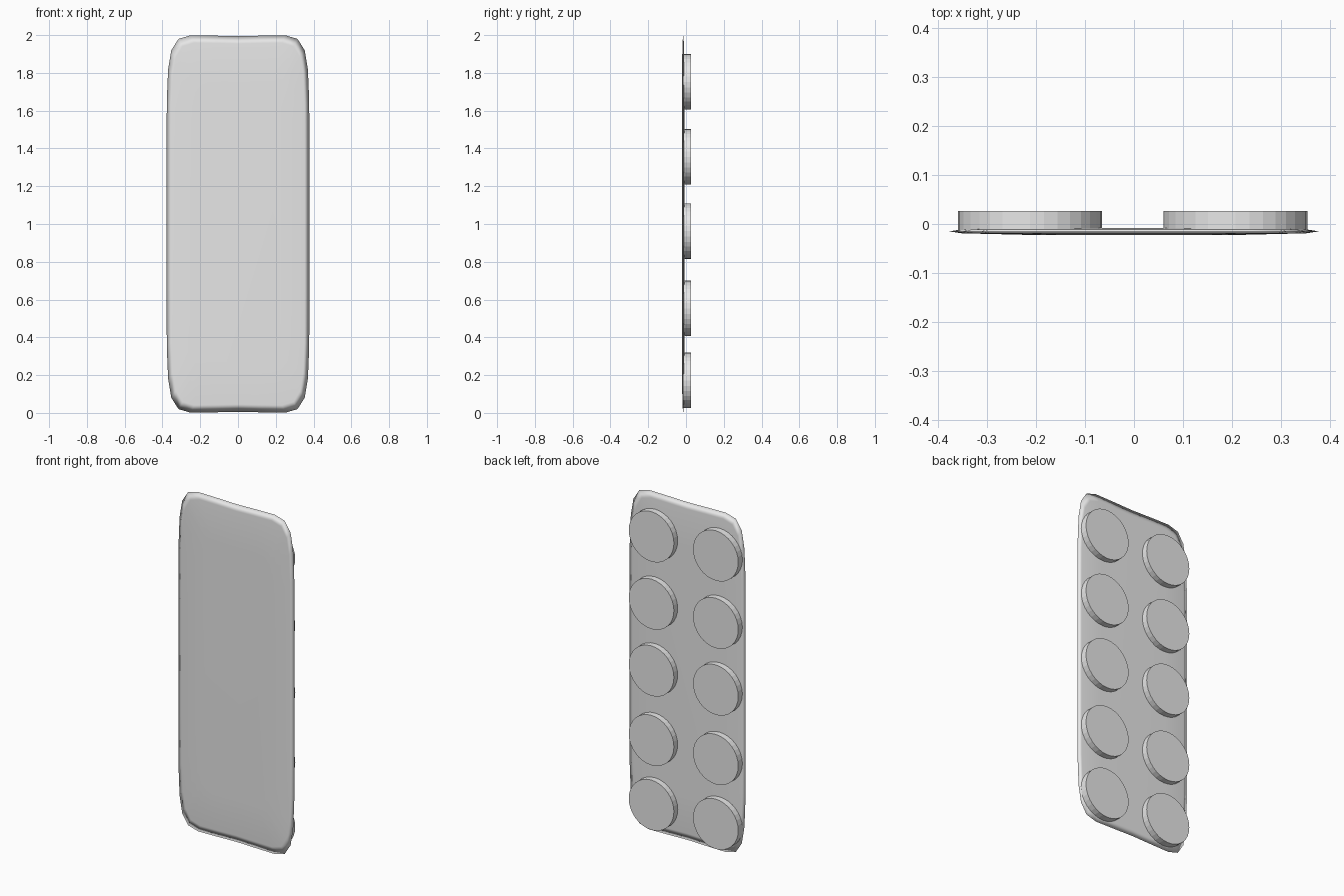
import bpy, bmesh, math
from mathutils import Matrix

cube = bpy.data.objects.get("Cube")
if cube:
    bpy.data.objects.remove(cube, do_unlink=True)

grey = bpy.data.materials.new("plain_grey")
grey.use_nodes = True
colour = (0.8, 0.8, 0.8, 1)
grey.diffuse_color = colour
grey.node_tree.nodes["Principled BSDF"].inputs["Base Color"].default_value = colour


def finish(bm, name):
    bmesh.ops.recalc_face_normals(bm, faces=bm.faces)
    mesh = bpy.data.meshes.new(name)
    bm.to_mesh(mesh)
    bm.free()
    mesh.materials.append(grey)
    obj = bpy.data.objects.new(name, mesh)
    bpy.context.scene.collection.objects.link(obj)
    return obj


# Thin backing sheet: a rounded outline, mirrored into four quarters
quarter = [(0.378, 0.35), (0.377, 0.65), (0.37, 0.82), (0.353, 0.92),
           (0.315, 0.98), (0.25, 0.999), (0.12, 0.997)]
right_half = [(x, -z) for x, z in reversed(quarter)] + quarter
outline = right_half + [(0, 0.994)] + [(-x, -z) for x, z in right_half] + [(0, -0.994)]

bm = bmesh.new()


def ring(scale_x, scale_z, y):
    return [bm.verts.new((x * scale_x, y, 1 + z * scale_z)) for x, z in outline]


# Rings run from the middle of the front, round the rim, to the back
rings = [ring(0.6, 0.75, -0.022), ring(0.93, 0.96, -0.019), ring(1, 1, -0.015),
         ring(0.93, 0.96, -0.011), ring(0.6, 0.75, -0.008)]
count = len(outline)
for a, b in zip(rings, rings[1:]):
    for i in range(count):
        j = (i + 1) % count
        bm.faces.new((a[i], a[j], b[j], b[i]))
bm.faces.new(rings[0])
bm.faces.new(rings[-1])
sheet = finish(bm, "backing_sheet")
sheet.data.shade_smooth()

# Two columns of five flat round tablets on the back
for side, x in (("right", -0.212), ("left", 0.207)):
    for row, z in enumerate((0.172, 0.553, 0.962, 1.355, 1.752), 1):
        bm = bmesh.new()
        bmesh.ops.create_cone(
            bm, cap_ends=True, segments=32, radius1=0.147, radius2=0.147, depth=0.041,
            matrix=Matrix.Translation((x, 0.0065, z)) @ Matrix.Rotation(math.pi / 2, 4, "X"))
        finish(bm, f"tablet_{side}_{row}")
